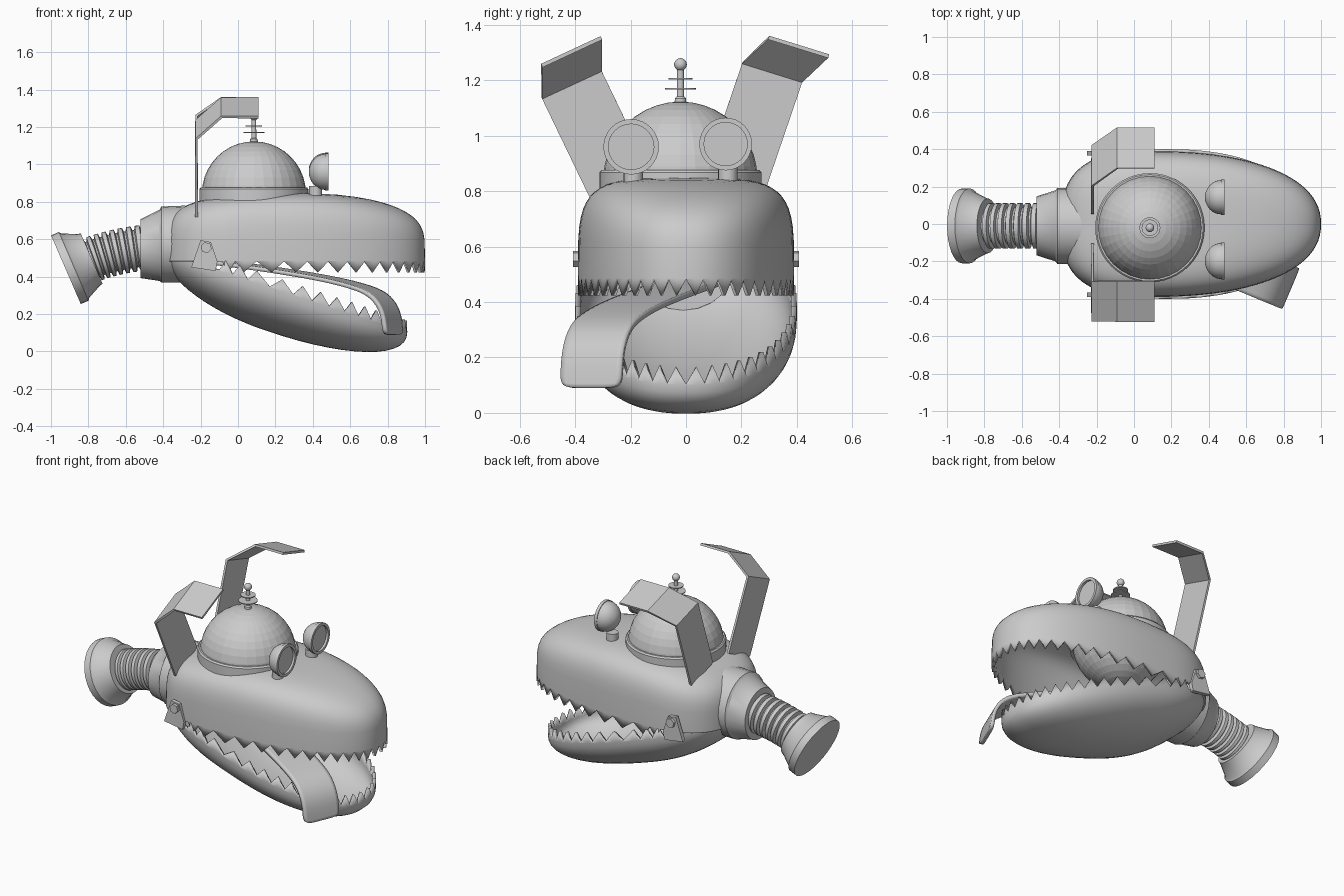
import bpy, bmesh
from math import sin, cos, pi, radians, copysign
from mathutils import Vector as V

if "Cube" in bpy.data.objects:
    bpy.data.objects.remove(bpy.data.objects["Cube"])


def make(name, bm, smooth=35):
    bmesh.ops.recalc_face_normals(bm, faces=bm.faces)
    me = bpy.data.meshes.new(name)
    bm.to_mesh(me)
    bm.free()
    ob = bpy.data.objects.new(name, me)
    bpy.context.collection.objects.link(ob)
    if smooth:
        me.shade_smooth()
        me.set_sharp_from_angle(angle=radians(smooth))
    return ob


def loft(name, rings, cap_start=True, cap_end=True, smooth=35):
    bm = bmesh.new()
    rows = [[bm.verts.new(p) for p in r] for r in rings]
    n = len(rows[0])
    for a, b in zip(rows, rows[1:]):
        for i in range(n):
            j = (i + 1) % n
            bm.faces.new((a[i], a[j], b[j], b[i]))
    if cap_start:
        bm.faces.new(rows[0])
    if cap_end:
        bm.faces.new(rows[-1])
    return make(name, bm, smooth)


def tube(name, stations, n=32, smooth=35):
    """stations: (centre, axis, radius)"""
    rings = []
    for c, ax, r in stations:
        ax = V(ax).normalized()
        u = ax.orthogonal().normalized() if abs(ax.y) > .5 else V((0, 1, 0))
        w = ax.cross(u)
        rings.append([V(c) + r * (cos(2 * pi * k / n) * u + sin(2 * pi * k / n) * w)
                      for k in range(n)])
    return loft(name, rings, smooth=smooth)


def solidify(ob, t, offset=-1):
    m = ob.modifiers.new("thickness", 'SOLIDIFY')
    m.thickness, m.offset = t, offset


def sgnpow(v, e):
    return copysign(abs(v) ** e, v)


def jaw(name, cx, front, back, width, nf, nb, rim, top, prof, tooth, tooth_from):
    """Superelliptic shell with a zigzag tooth rim."""
    N, K = 96, 14
    plan = []
    for i in range(N):
        t = 2 * pi * i / N
        n = nf if cos(t) > 0 else nb
        a = front if cos(t) > 0 else back
        plan.append((a * sgnpow(cos(t), 2 / n), width * sgnpow(sin(t), 2 / n)))
    rings = [[]]
    for i, (px, py) in enumerate(plan):
        h = tooth if i % 2 and cx + px > tooth_from else tooth * .05
        rings[0].append((cx + px, py, rim(cx + px) + h))
    for k in range(K):
        s = pi / 2 * k / (K - .3)
        f, g = cos(s) ** (2 / prof), sin(s) ** (2 / prof)
        ring = []
        for px, py in plan:
            x = cx + px * f
            ring.append((x, py * f, rim(x) + g * (top(x) - rim(x))))
        rings.append(ring)
    ob = loft(name, rings, cap_start=False)
    solidify(ob, .02)
    return ob


# Jaws
jaw("upper_jaw", .1, .9, .49, .39, 2.25, 2.8, lambda x: .485,
    lambda x: .848 - .13 * (x - .3) ** 2, 4.5, -.062, -.1)
jaw("lower_jaw", .17, .735, .565, .40, 2.3, 2.6, lambda x: .40 - .33 * x,
    lambda x: .16 - .33 * x, 2.1, .065, -.1)

# Jaw hinges: tab and bolt on each side
for s in (-1, 1):
    outline = [(-.25, .45), (-.2, .595), (-.145, .585), (-.11, .48), (-.12, .43)]
    loft("hinge_tab", [[(x, s * y, z) for x, z in outline] for y in (.365, .39)], smooth=0)
    tube("hinge_bolt", [((-.17, s * y, .555), (0, 1, 0), .03) for y in (.37, .408)], 6, 0)

# Tongue hanging over the near side
path = [(-.12, .045, .478), (.1, -.04, .45), (.3, -.12, .42), (.5, -.205, .385),
        (.64, -.265, .35), (.75, -.31, .31), (.81, -.335, .23), (.825, -.34, .15),
        (.83, -.342, .09)]
bm = bmesh.new()
rows = []
for p in path:
    rows.append([bm.verts.new(V(p) + V((.39, .92, 0)) * w) for w in (-.118, -.04, .04, .118)])
for a, b in zip(rows, rows[1:]):
    for i in range(3):
        bm.faces.new((a[i], a[i + 1], b[i + 1], b[i]))
tongue = make("tongue", bm, 60)
sub = tongue.modifiers.new("smooth", 'SUBSURF')
sub.levels = sub.render_levels = 2
solidify(tongue, .022, 0)

# Dome (a whole ball, its lower half shows inside the mouth) and its seat ring
C = V((.085, -.02, .845))
bm = bmesh.new()
bmesh.ops.create_uvsphere(bm, u_segments=32, v_segments=20, radius=.278)
bmesh.ops.translate(bm, verts=bm.verts, vec=C)
make("dome", bm, 0)
tube("dome_ring", [((C.x, C.y, z), (0, 0, 1), r)
                   for z, r in ((.80, .292), (.868, .292), (.877, .284), (.877, .27))], 48)

# Antenna
up = (0, 0, 1)
tube("antenna_rod", [((C.x, C.y, z), up, r) for z, r in
                     ((1.11, .022), (1.135, .02), (1.142, .013), (1.25, .012))], 16)
for z, r in ((1.17, .056), (1.205, .044)):
    tube("antenna_disc", [((C.x, C.y, z + d), up, r) for d in (-.003, .003)], 24)
bm = bmesh.new()
bmesh.ops.create_uvsphere(bm, u_segments=16, v_segments=10, radius=.023)
bmesh.ops.translate(bm, verts=bm.verts, vec=(C.x, C.y, 1.257))
make("antenna_ball", bm, 60)

# Eyes: rounded cup, raised rim, recessed lens, stem
for y, z, r in ((-.198, .96, .1), (.143, .97, .095)):
    prof = [(.465 - .085 * cos(a), r * .96 * sin(a))
            for a in [pi / 2 * k / 8 for k in range(1, 9)]]
    prof[0] = (.38, prof[0][1])
    prof += [(.465, r), (.484, r), (.484, r * .82), (.47, r * .82)]
    tube("eye", [((x, y, z), (1, 0, 0), rr) for x, rr in prof])
    tube("eye_stem", [((.415, y + .008, h), up, .035) for h in (.81, .885)], 20)


# Ears: folded strips; a and b are the outer and inner fold corners (y, z)
def ear(name, a, b, down, fold):
    a, b, down, fold = V(a), V(b), V(down), V(fold)
    steps = [(-.222, down), (-.222, V((0, 0))), (-.088, fold), (.11, fold)]
    bm = bmesh.new()
    rows = [[bm.verts.new((x, *(c + d))) for c in (a, b)] for x, d in steps]
    for p, q in zip(rows, rows[1:]):
        bm.faces.new((p[0], p[1], q[1], q[0]))
    solidify(make(name, bm, 0), .014, 0)


ear("left_ear", (-.52, 1.135), (-.305, 1.235), (.2, -.415), (0, .118))
ear("right_ear", (.42, 1.195), (.203, 1.262), (-.15, -.44), (.095, .092))

# Neck collar
Y = -.01
X = (1, 0, 0)
tube("neck_collar", [((x, Y, z), X, r) for x, z, r in
                     ((-.52, .55, .158), (-.42, .567, .19), (-.41, .572, .203),
                      (-.28, .575, .205))], 24)

# Bellows: ridged tube bending toward the neck foot
st = []
ridges = 8
p0, p1, p2 = V((-.81, Y, .48)), V((-.68, Y, .535)), V((-.5, Y, .555))
for k in range(ridges):
    for d, r in ((.05, .1), (.2, .122), (.7, .122), (.85, .1)):
        t = (k + d) / ridges
        c = p0 * (1 - t) ** 2 + p1 * 2 * t * (1 - t) + p2 * t * t
        st.append((c, (p1 - p0) * (1 - t) + (p2 - p1) * t, r))
tube("neck_bellows", st)

# Neck foot: flared flange
foot, ax = V((-.92, Y, .437)), V((.918, 0, .397))
tube("neck_foot", [(foot + ax * d, ax, r) for d, r in
                   ((0, .2), (.045, .2), (.055, .187), (.13, .152), (.15, .146), (.15, .11))])
